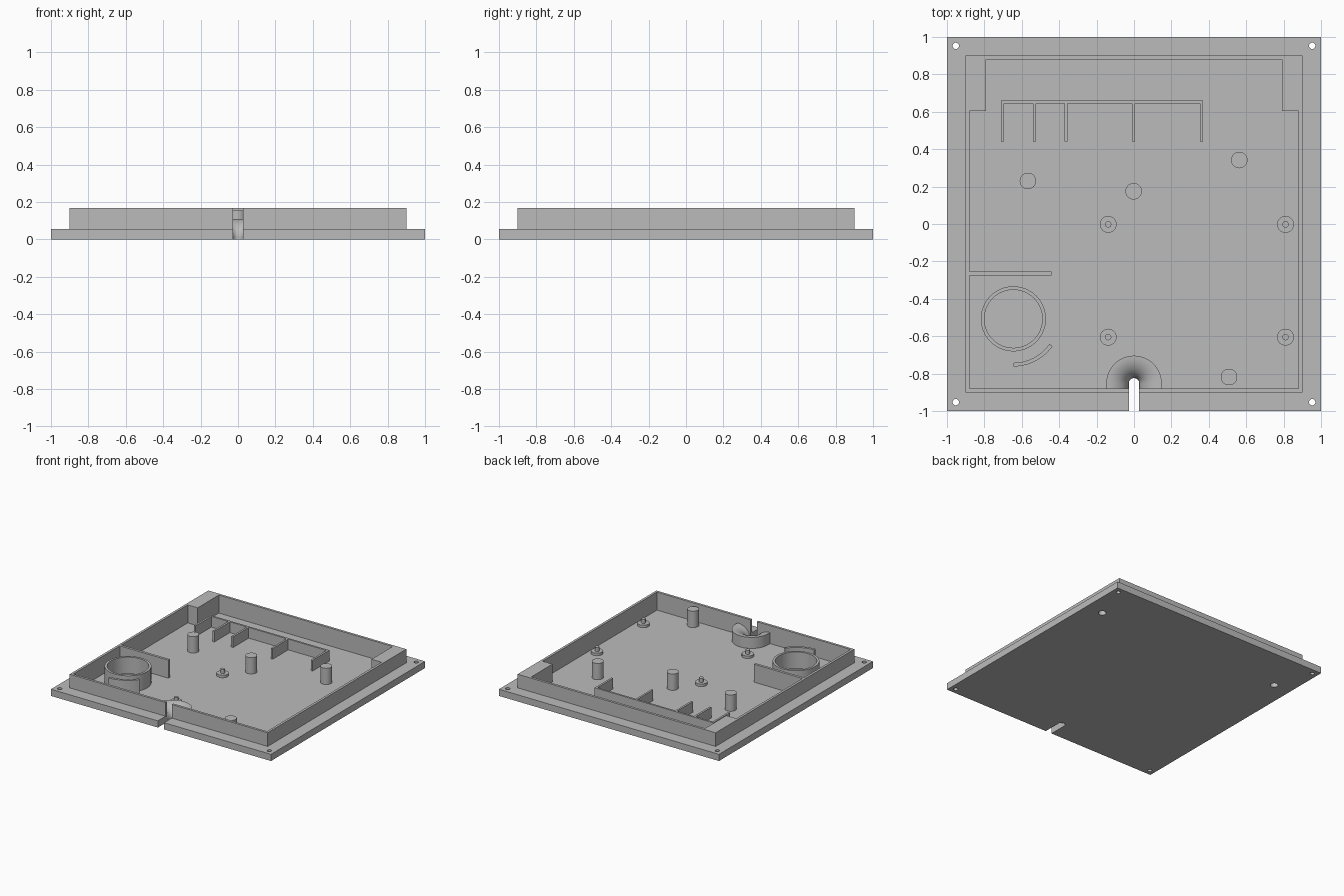
import bpy, bmesh, math
from mathutils import Matrix, Vector

old = bpy.data.objects.get("Cube")
if old:
    bpy.data.objects.remove(old, do_unlink=True)

mat = bpy.data.materials.new("light grey plastic")
mat.use_nodes = True
GREY = (0.5, 0.5, 0.5, 1)
mat.diffuse_color = GREY
mat.node_tree.nodes["Principled BSDF"].inputs["Base Color"].default_value = GREY

FLOOR, RIM, TOP = 0.019, 0.055, 0.167
POST_TOP = 0.153
WALL_OUT, WALL_IN = 0.9, 0.88
SLOT = 0.028


def finish(name, bm, smooth=False):
    bmesh.ops.recalc_face_normals(bm, faces=bm.faces)
    me = bpy.data.meshes.new(name)
    bm.to_mesh(me)
    bm.free()
    me.materials.append(mat)
    ob = bpy.data.objects.new(name, me)
    bpy.context.collection.objects.link(ob)
    if smooth:
        bpy.ops.object.select_all(action="DESELECT")
        ob.select_set(True)
        bpy.context.view_layer.objects.active = ob
        bpy.ops.object.shade_smooth_by_angle(angle=math.radians(35))
    return ob


def box(name, x0, x1, y0, y1, z0, z1):
    bm = bmesh.new()
    centre = Vector((x0 + x1, y0 + y1, z0 + z1)) / 2
    size = Matrix.Diagonal((x1 - x0, y1 - y0, z1 - z0, 1))
    bmesh.ops.create_cube(bm, size=1, matrix=Matrix.Translation(centre) @ size)
    return finish(name, bm)


def cylinder(name, x, y, r, z0, z1, sides=32):
    bm = bmesh.new()
    bmesh.ops.create_cone(bm, cap_ends=True, segments=sides, radius1=r, radius2=r,
                          depth=z1 - z0, matrix=Matrix.Translation((x, y, (z0 + z1) / 2)))
    return finish(name, bm, True)


def boolean(target, cutter, operation="DIFFERENCE"):
    """Apply a boolean and discard the helper."""
    mod = target.modifiers.new("cut", "BOOLEAN")
    mod.object, mod.operation, mod.solver = cutter, operation, "EXACT"
    deps = bpy.context.evaluated_depsgraph_get()
    me = bpy.data.meshes.new_from_object(target.evaluated_get(deps))
    target.modifiers.clear()
    target.data = me
    bpy.data.objects.remove(cutter, do_unlink=True)


def sweep(name, profile, stations, closed):
    """Sweep a closed (r, z) profile through (centre, direction) stations."""
    bm = bmesh.new()
    rings = [[bm.verts.new((c[0] + d[0] * r, c[1] + d[1] * r, z)) for r, z in profile]
             for c, d in stations]
    n = len(profile)
    pairs = list(zip(rings, rings[1:]))
    if closed:
        pairs.append((rings[-1], rings[0]))
    else:
        bm.faces.new(rings[0])
        bm.faces.new(rings[-1])
    for a, b in pairs:
        for i in range(n):
            j = (i + 1) % n
            bm.faces.new((a[i], a[j], b[j], b[i]))
    return finish(name, bm, True)


def arc(centre, start, end, steps):
    angles = [math.radians(start + (end - start) * i / steps) for i in range(steps + 1)]
    return [(centre, (math.cos(a), math.sin(a))) for a in angles]


def ring_profile(r0, r1, z1):
    z0 = FLOOR - 0.005
    return [(r0, z0), (r1, z0), (r1, z1), (r0, z1)]


# Flanged tray with its wall, hollowed to leave solid back corners
tray = box("tray", -1, 1, -1, 1, 0, RIM)
boolean(tray, box("wall", -WALL_OUT, WALL_OUT, -WALL_OUT, WALL_OUT, 0.01, TOP), "UNION")
boolean(tray, box("hollow", -WALL_IN, WALL_IN, -WALL_IN, 0.605, FLOOR, 0.3))
boolean(tray, box("back_hollow", -0.79, 0.79, 0.5, WALL_IN, FLOOR, 0.3))

# Cable slot through the front
CABLE = (0, -0.852)
boolean(tray, box("slot", -SLOT, SLOT, -1.1, CABLE[1], -0.1, 0.3))
boolean(tray, cylinder("slot_end", *CABLE, SLOT, -0.1, 0.3))

# Corner screw holes and blind mounting holes under the corner blocks
for sx in (-1, 1):
    for sy in (-1, 1):
        boolean(tray, cylinder("hole", sx * 0.953, sy * 0.953, 0.017, -0.1, 0.3, 24))
    boolean(tray, cylinder("socket", sx * 0.845, 0.635, 0.03, -0.1, 0.12, 24))
bpy.ops.object.select_all(action="DESELECT")
tray.select_set(True)
bpy.context.view_layer.objects.active = tray
bpy.ops.object.shade_smooth_by_angle(angle=math.radians(35))

# Flared cable guide around the slot
R, H, STEPS = 0.148, 0.11, 12
flare = [(R, 0.005), (R, H)]
for i in range(1, STEPS + 1):
    a = math.pi / 2 * i / STEPS
    flare.append((R - (R - SLOT) * math.sin(a), 0.006 + (H - 0.006) * math.cos(a)))
flare.append((SLOT, 0.005))
front = (0, -WALL_IN - 0.005)
stations = [(front, (1, 0))] + arc(CABLE, 0, 180, 32) + [(front, (-1, 0))]
sweep("cable_guide", flare, stations, False)

# Round holder with its partial outer guard and straight partition
HOLDER = (-0.645, -0.507)
sweep("round_holder", ring_profile(0.155, 0.174, POST_TOP), arc(HOLDER, 0, 354.375, 63), True)
sweep("holder_guard", ring_profile(0.235, 0.255, POST_TOP), arc(HOLDER, -90, -35, 14), False)
box("partition", -WALL_IN, -0.44, -0.276, -0.255, FLOOR - 0.005, TOP)

# Comb of ribs on a common back
RIB_TOP = 0.107
box("comb_back", -0.71, 0.368, 0.645, 0.661, FLOOR - 0.005, RIB_TOP)
for x in (-0.702, -0.533, -0.363, -0.003, 0.36):
    box("comb_rib", x - 0.008, x + 0.008, 0.442, 0.65, FLOOR - 0.005, RIB_TOP)

# Support posts
for x, y in ((-0.567, 0.23), (-0.002, 0.175), (0.563, 0.342), (0.508, -0.818)):
    cylinder("support_post", x, y, 0.044, FLOOR - 0.005, POST_TOP)

# Board standoffs with locating pins
for x in (-0.138, 0.81):
    for y in (-0.002, -0.605):
        cylinder("standoff", x, y, 0.045, FLOOR - 0.005, 0.04)
        cylinder("standoff_pin", x, y, 0.017, 0.03, 0.073, 20)
